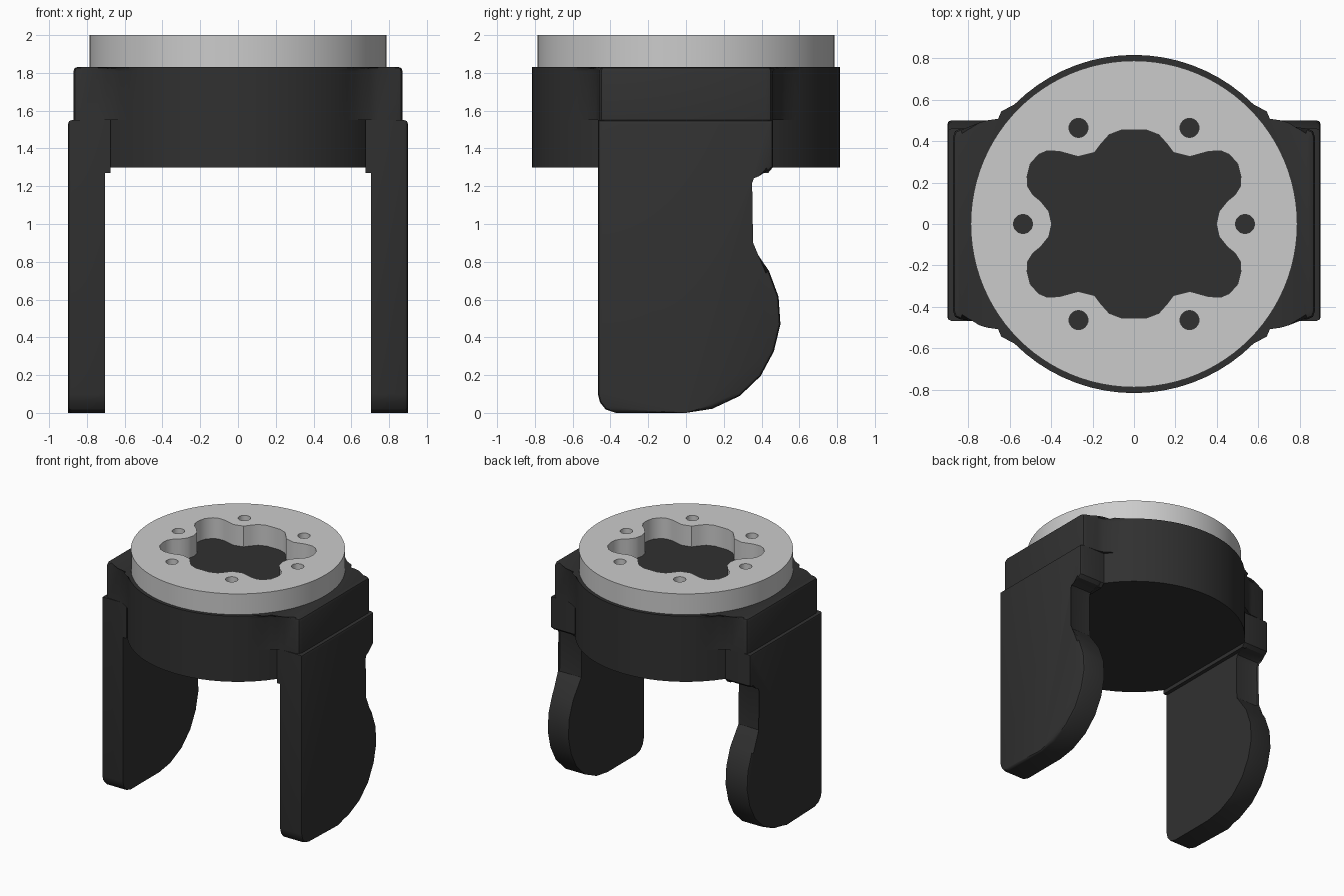
import bpy, bmesh
from math import cos, sin, pi, radians

if "Cube" in bpy.data.objects:
    bpy.data.objects.remove(bpy.data.objects["Cube"])

black = bpy.data.materials.new("black_plastic")
black.diffuse_color = (0.03, 0.03, 0.03, 1)
black.use_nodes = True
black.node_tree.nodes["Principled BSDF"].inputs["Base Color"].default_value = black.diffuse_color


def smooth(ob):
    bpy.ops.object.select_all(action='DESELECT')
    ob.select_set(True)
    bpy.context.view_layer.objects.active = ob
    bpy.ops.object.shade_smooth_by_angle(angle=radians(30))


def prism(name, pts, axis, lo, hi, bevel=0.0):
    """Extrude a 2D outline along x or z; bevel the rim at the hi end."""
    def place(a, b, h):
        return (h, a, b) if axis == 'x' else (a, b, h)
    bm = bmesh.new()
    bottom = [bm.verts.new(place(a, b, lo)) for a, b in pts]
    top = [bm.verts.new(place(a, b, hi)) for a, b in pts]
    n = len(pts)
    bm.faces.new(bottom[::-1])
    cap = bm.faces.new(top)
    for i in range(n):
        j = (i + 1) % n
        bm.faces.new((bottom[i], bottom[j], top[j], top[i]))
    if bevel:
        bmesh.ops.bevel(bm, geom=list(cap.edges), offset=bevel, segments=2,
                        profile=0.5, affect='EDGES')
    bmesh.ops.recalc_face_normals(bm, faces=bm.faces)
    me = bpy.data.meshes.new(name)
    bm.to_mesh(me)
    bm.free()
    me.materials.append(black)
    ob = bpy.data.objects.new(name, me)
    bpy.context.collection.objects.link(ob)
    smooth(ob)
    return ob


def circle(r, n, cx=0, cy=0):
    return [(cx + r * cos(2 * pi * i / n), cy + r * sin(2 * pi * i / n)) for i in range(n)]


def four_way(quad):
    """Mirror a first-quadrant outline into a closed loop."""
    half = quad + [(-x, y) for x, y in reversed(quad) if x > 1e-5]
    return half + [(x, -y) for x, y in reversed(half) if y > 1e-5]


def mirror_x(ob):
    ob.modifiers.new("mirror", 'MIRROR').use_axis = (True, False, False)


# Round lower housing
R = 0.815
prism("housing_lower", circle(R, 72), 'z', 1.30, 1.55)

# Upper housing: round body blended into square side shoulders
quad = [(0.872, 0.42), (0.862, 0.448), (0.835, 0.46), (0.74, 0.465), (0.695, 0.478), (0.655, 0.507)]
quad += [(R * cos(radians(a)), R * sin(radians(a))) for a in range(40, 91, 5)]
prism("housing_upper", four_way(quad), 'z', 1.55, 1.832, 0.024)

# Side legs with a rounded foot, notch and upper tab
leg = [(-0.467, 1.55), (-0.467, 0.10), (-0.455, 0.055), (-0.425, 0.018), (-0.37, 0.0),
       (0.0, 0.0), (0.14, 0.022), (0.285, 0.09), (0.395, 0.195), (0.465, 0.325),
       (0.5, 0.47), (0.49, 0.615), (0.44, 0.75), (0.335, 0.895), (0.33, 1.22),
       (0.343, 1.257), (0.38, 1.272), (0.435, 1.278), (0.46, 1.30), (0.46, 1.55)]
mirror_x(prism("leg", leg, 'x', 0.705, 0.9, 0.02))

# Thickened inner ledge where each leg meets the housing
ledge = [(-0.467, 1.27), (0.435, 1.27), (0.46, 1.30), (0.46, 1.55), (-0.467, 1.55)]
mirror_x(prism("leg_ledge", ledge, 'x', 0.675, 0.705))

# Grey mounting plate with lobed opening and six screw holes
lobes = [(0.397, 0), (0.41, 0.06), (0.45, 0.11), (0.487, 0.14), (0.512, 0.18),
         (0.515, 0.23), (0.5, 0.29), (0.46, 0.335), (0.42, 0.352), (0.36, 0.35),
         (0.27, 0.325), (0.19, 0.345), (0.16, 0.385), (0.12, 0.43), (0.06, 0.453), (0, 0.453)]
loops = [circle(0.787, 96), four_way(lobes)]
loops += [circle(0.046, 24, 0.535 * cos(k * pi / 3), 0.535 * sin(k * pi / 3)) for k in range(6)]
cu = bpy.data.curves.new("mounting_plate", 'CURVE')
cu.dimensions = '2D'
cu.fill_mode = 'BOTH'
cu.extrude = 0.085
for pts in loops:
    sp = cu.splines.new('POLY')
    sp.points.add(len(pts) - 1)
    for p, (x, y) in zip(sp.points, pts):
        p.co = (x, y, 0, 1)
    sp.use_cyclic_u = True
plate = bpy.data.objects.new("mounting_plate", cu)
plate.location.z = 1.915
bpy.context.collection.objects.link(plate)
bpy.ops.object.select_all(action='DESELECT')
plate.select_set(True)
bpy.context.view_layer.objects.active = plate
bpy.ops.object.convert(target='MESH')
smooth(bpy.context.view_layer.objects.active)
